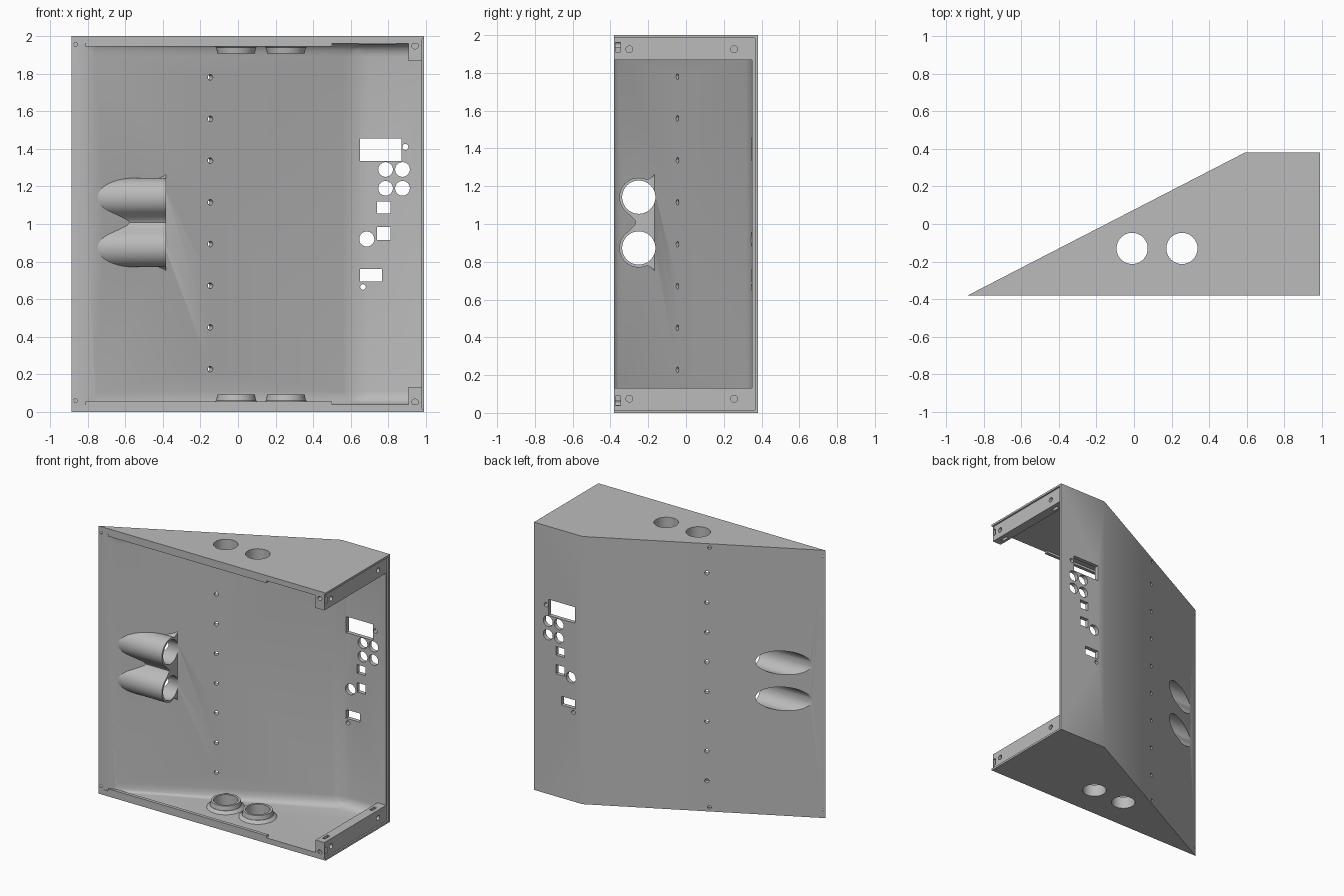
import bpy, bmesh, math
from mathutils import Matrix, Vector

if "Cube" in bpy.data.objects:
    bpy.data.objects.remove(bpy.data.objects["Cube"])

grey = bpy.data.materials.new("plain_grey")
grey.use_nodes = True
COLOUR = (0.5, 0.5, 0.5, 1)
grey.diffuse_color = COLOUR
grey.node_tree.nodes["Principled BSDF"].inputs["Base Color"].default_value = COLOUR


def finish(bm, name):
    bmesh.ops.recalc_face_normals(bm, faces=bm.faces)
    mesh = bpy.data.meshes.new(name)
    bm.to_mesh(mesh)
    bm.free()
    mesh.materials.append(grey)
    ob = bpy.data.objects.new(name, mesh)
    bpy.context.collection.objects.link(ob)
    return ob


def prism_mesh(points, direction):
    """Extrude a closed outline along a vector."""
    bm = bmesh.new()
    face = bm.faces.new([bm.verts.new(p) for p in points])
    out = bmesh.ops.extrude_face_region(bm, geom=[face])
    verts = [v for v in out["geom"] if isinstance(v, bmesh.types.BMVert)]
    bmesh.ops.translate(bm, verts=verts, vec=direction)
    return bm


def box(name, x, y, z):
    pts = [(x[0], y[0], z[0]), (x[1], y[0], z[0]), (x[1], y[1], z[0]), (x[0], y[1], z[0])]
    return finish(prism_mesh(pts, (0, 0, z[1] - z[0])), name)


def rod(name, start, end, r1, r2=None, sides=40):
    """Cylinder or cone between two points."""
    a, b = Vector(start), Vector(end)
    turn = (b - a).to_track_quat("Z", "Y").to_matrix().to_4x4()
    bm = bmesh.new()
    bmesh.ops.create_cone(bm, cap_ends=True, segments=sides, radius1=r1,
                          radius2=r1 if r2 is None else r2, depth=(b - a).length,
                          matrix=Matrix.Translation((a + b) / 2) @ turn)
    return finish(bm, name)


def combine(target, tools, operation="DIFFERENCE"):
    """Apply each tool to the target as a boolean and drop the tool."""
    for tool in tools:
        tool.hide_render = True
        mod = target.modifiers.new("boolean", "BOOLEAN")
        mod.operation, mod.solver, mod.object = operation, "EXACT", tool
        bpy.context.view_layer.objects.active = target
        bpy.ops.object.modifier_apply(modifier=mod.name)
        bpy.data.objects.remove(tool)


# Wedge-shaped outer body
outline = [(-0.885, -0.38), (0.99, -0.38), (0.99, 0.38), (0.59, 0.38)]
shell = finish(prism_mesh([(x, y, 0) for x, y in outline], (0, 0, 2)), "cabinet_shell")

# Cavity, open at the front and one side, with rounded inner corners
inner = [(-0.85, -0.38), (-0.85, -0.5), (1.1, -0.5), (1.1, 0.35), (0.622, 0.35), (-0.76, -0.36)]
bm = prism_mesh([(x, y, 0.04) for x, y in inner], (0, 0, 1.92))
rounded = [e for e in bm.edges
           if max(v.co.y for v in e.verts) > 0.3 and min(v.co.y for v in e.verts) > -0.37
           and min(v.co.x for v in e.verts) < 1]
bmesh.ops.bevel(bm, geom=rounded, offset=0.07, segments=6, profile=0.5, affect="EDGES",
                clamp_overlap=False)
combine(shell, [finish(bm, "cavity_cutter")])

# Shallow recess round the open side
combine(shell, [box("recess_cutter", (0.978, 1.1), (-0.5, 0.365), (0.015, 1.985))])

# Control cut-outs in the back wall
cuts = []
for x1, x2, z1, z2 in [(0.65, 0.87, 1.335, 1.455), (0.74, 0.81, 1.055, 1.12),
                       (0.74, 0.81, 0.915, 0.985), (0.65, 0.765, 0.695, 0.76)]:
    cuts.append(box("window_cutter", (x1, x2), (0.2, 0.5), (z1, z2)))
knobs = [(x, z, 0.039) for x in (0.785, 0.875) for z in (1.19, 1.29)]
for x, z, r in knobs + [(0.89, 1.41, 0.016), (0.685, 0.92, 0.04), (0.665, 0.665, 0.015)]:
    cuts.append(rod("knob_cutter", (x, 0.2, z), (x, 0.5, z), r))

# Row of screw holes through the sloping wall
normal = Vector((-0.457, 0.889, 0))
for i in range(8):
    c = Vector((-0.155, -0.03, 0.228 + i * 0.2218))
    cuts.append(rod("screw_cutter", c - normal * 0.1, c + normal * 0.1, 0.015, sides=20))
for z in (0.03, 1.97):
    c = Vector((-0.18, -0.02, z))
    cuts.append(rod("screw_cutter", c - normal * 0.02, c + normal * 0.1, 0.013, sides=20))

# Front corner screw holes beside the thin edge
for z in (0.06, 1.955):
    cuts.append(rod("screw_cutter", (-0.865, -0.4, z), (-0.865, -0.372, z), 0.01, sides=16))

# Round vents through top and bottom
VENTS = (-0.01, 0.255)
for x in VENTS:
    cuts.append(rod("vent_cutter", (x, -0.13, -0.1), (x, -0.13, 2.1), 0.083, sides=48))

# Port bores breaking out through the sloping wall
PORTS = (0.873, 1.142)


def bores():
    return [rod("bore_cutter", (-1.1, -0.25, z), (-0.3, -0.25, z), 0.088, sides=64) for z in PORTS]


combine(shell, cuts + bores())

# Twin port pod: two round barrels joined by a web, flared into the wall
half = [(-0.1, 1.275), (-0.16, 1.275), (-0.172, 1.255), (-0.188, 1.243)]
for i in range(25):
    a = math.radians(115 - i * 165 / 24)
    half.append((-0.25 - 0.103 * math.cos(a), PORTS[1] + 0.103 * math.sin(a)))
half += [(-0.29, 1.04), (-0.272, 1.022)]
mid = sum(PORTS) / 2
section = half + [(-0.266, mid)] + [(y, 2 * mid - z) for y, z in reversed(half)]
pod = finish(prism_mesh([(-0.95, y, z) for y, z in section], (0.568, 0, 0)), "port_pod")
trim = [(-0.87, -0.38), (0.9, -0.38), (0.9, 0.3), (0.457, 0.3)]
combine(pod, [finish(prism_mesh([(x, y, 0) for x, y in trim], (0, 0, 2)), "pod_trim")], "INTERSECT")
combine(pod, bores())

parts = [shell, pod]
for side in ("lower", "upper"):
    top = side == "upper"

    def h(*zs):
        """Heights measured inward from this end of the cabinet."""
        return tuple(sorted(2 - z if top else z for z in zs))

    # Flared collars round the vents
    for i, x in enumerate(VENTS):
        collar = rod(f"{side}_vent_collar_{i + 1}", (x, -0.13, h(0.03)[0]),
                     (x, -0.13, h(0.06)[0]), 0.14, 0.108, 48)
        combine(collar, [rod("neck", (x, -0.13, h(0.05)[0]), (x, -0.13, h(0.092)[0]),
                             0.108, 0.1, 48)], "UNION")
        combine(collar, [rod("vent_cutter", (x, -0.13, -0.1), (x, -0.13, 2.1), 0.083, sides=48)])
        parts.append(collar)

    # Front lip
    parts.append(box(f"{side}_front_lip", (-0.81, 0.5), (-0.38, -0.355), h(0.03, 0.057)))

    # Mounting rail with screw holes and nut slots
    rail = box(f"{side}_mounting_rail", (0.908, 0.98), (-0.38, 0.36), h(0.02, 0.133))
    z = h(0.075)[0]
    holes = [box("pocket_cutter", (0.955, 1.1), (-0.372, -0.348), h(0.018, 0.09))]
    for y in (-0.3, 0.255):
        holes.append(rod("hole_cutter", (0.945, y, z), (1.1, y, z), 0.018, sides=24))
        holes.append(box("slot_cutter", (0.928, 0.95), (y - 0.03, y + 0.03), h(0.045, 0.2)))
    z = h(0.052)[0]
    holes.append(rod("hole_cutter", (0.942, -0.5, z), (0.942, -0.34, z), 0.017, sides=24))
    combine(rail, holes)
    parts.append(rail)

# Smooth shading with sharp edges kept
bpy.ops.object.select_all(action="DESELECT")
for ob in parts:
    ob.select_set(True)
bpy.context.view_layer.objects.active = shell
bpy.ops.object.shade_smooth_by_angle(angle=math.radians(30))
